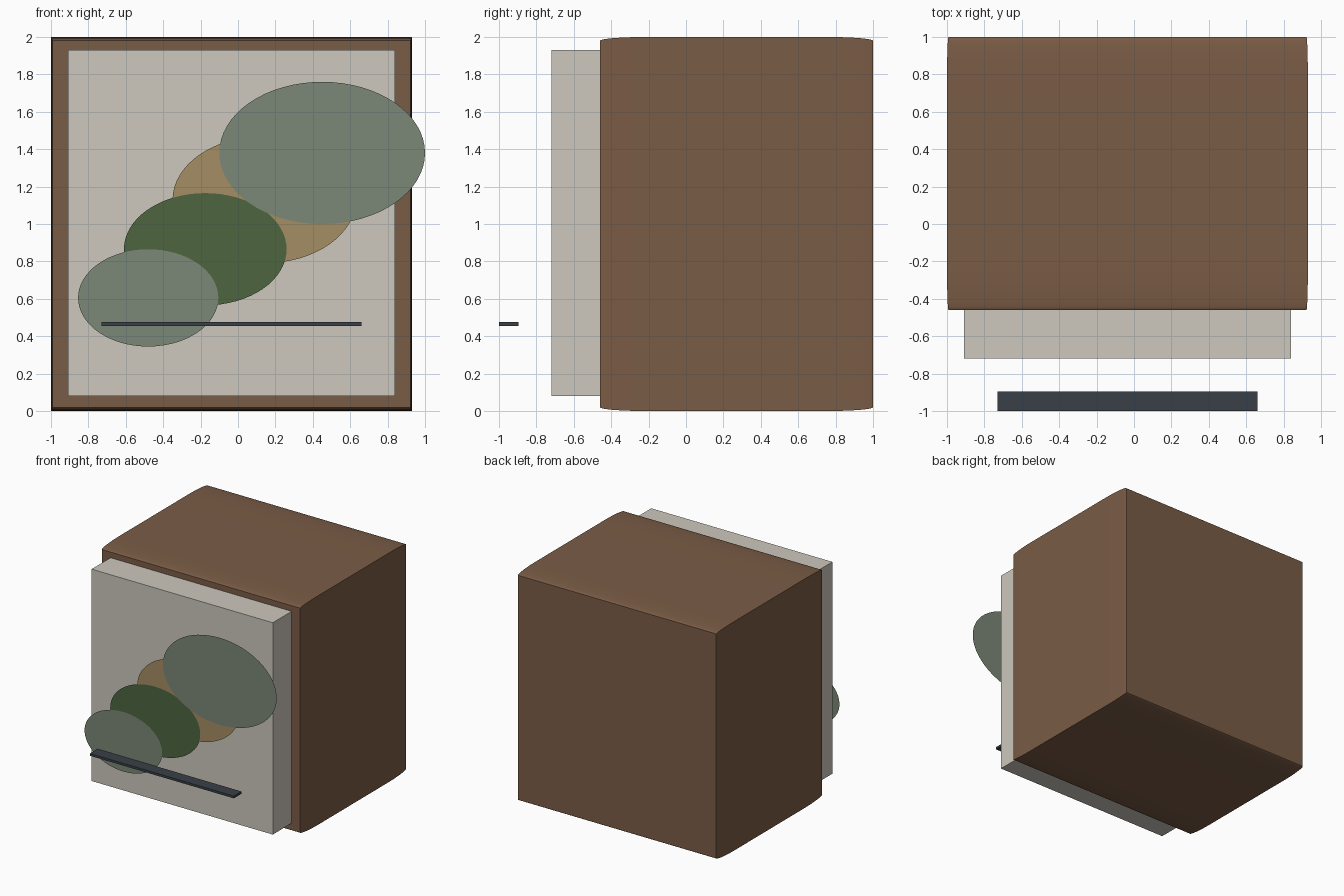
import bpy, bmesh
from math import sin, cos, pi, radians

if "Cube" in bpy.data.objects:
    bpy.data.objects.remove(bpy.data.objects["Cube"])


def material(name, rgb):
    m = bpy.data.materials.new(name)
    m.diffuse_color = (*rgb, 1)
    m.use_nodes = True
    m.node_tree.nodes["Principled BSDF"].inputs["Base Color"].default_value = m.diffuse_color
    return m


brown = material("brown", (0.195, 0.107, 0.061))
cream = material("cream", (0.61, 0.58, 0.51))
sage = material("sage", (0.198, 0.246, 0.188))
green = material("green", (0.074, 0.133, 0.051))
tan = material("tan", (0.376, 0.266, 0.125))
slate = material("slate", (0.04, 0.051, 0.061))


def finish(name, bm, mat):
    bmesh.ops.recalc_face_normals(bm, faces=bm.faces)
    me = bpy.data.meshes.new(name)
    bm.to_mesh(me)
    bm.free()
    me.materials.append(mat)
    ob = bpy.data.objects.new(name, me)
    bpy.context.collection.objects.link(ob)
    return ob


def box(name, lo, hi, mat):
    bm = bmesh.new()
    bmesh.ops.create_cube(bm, size=1)
    for v in bm.verts:
        v.co = [(a + b) / 2 + c * (b - a) for a, b, c in zip(lo, hi, v.co)]
    return finish(name, bm, mat)


def disc(name, x, z, rx, rz, y, mat):
    bm = bmesh.new()
    n = 64
    bm.faces.new([bm.verts.new((x + rx * cos(2 * pi * i / n), y,
                                z + rz * sin(2 * pi * i / n))) for i in range(n)])
    ob = finish(name, bm, mat)
    if ob.data.polygons[0].normal.y > 0:
        ob.data.flip_normals()
    return ob


# Cabinet body: rectangular rings along y, drawn in softly at both ends
y0, y1, soft, steps = -0.46, 1.0, 0.26, 8
ends = [(soft * (1 - cos(pi / 2 * i / steps)), 1 - sin(pi / 2 * i / steps))
        for i in range(steps + 1)]
stations = [(y0 + d, k) for d, k in ends] + [(y1 - d, k) for d, k in reversed(ends)]
bm = bmesh.new()
rings = []
for y, k in stations:
    dx, dz = 0.008 * k, 0.02 * k
    rings.append([bm.verts.new(p) for p in (
        (-1 + dx, y, dz), (0.93 - dx, y, dz),
        (0.93 - dx, y, 2 - dz), (-1 + dx, y, 2 - dz))])
for a, b in zip(rings, rings[1:]):
    for i in range(4):
        j = (i + 1) % 4
        bm.faces.new((a[i], a[j], b[j], b[i]))
bm.faces.new(rings[0])
bm.faces.new(rings[-1])
body = finish("cabinet_body", bm, brown)
bpy.context.view_layer.objects.active = body
body.select_set(True)
bpy.ops.object.shade_smooth_by_angle(angle=radians(40))

# Door panel
box("door_panel", (-0.91, -0.72, 0.08), (0.84, -0.46, 1.93), cream)

# Overlapping oval decorations floating in front of the door
ovals = [("tan_oval", 0.14, 1.13, 0.49, 0.34, tan),
         ("green_oval", -0.175, 0.865, 0.435, 0.30, green),
         ("large_sage_oval", 0.45, 1.38, 0.55, 0.38, sage),
         ("small_sage_oval", -0.48, 0.605, 0.375, 0.26, sage)]
for i, (name, x, z, rx, rz, mat) in enumerate(ovals):
    disc(name, x, z, rx, rz, -0.89 - 0.002 * i, mat)

# Handle bar
box("handle_bar", (-0.73, -1.0, 0.455), (0.66, -0.895, 0.475), slate)
